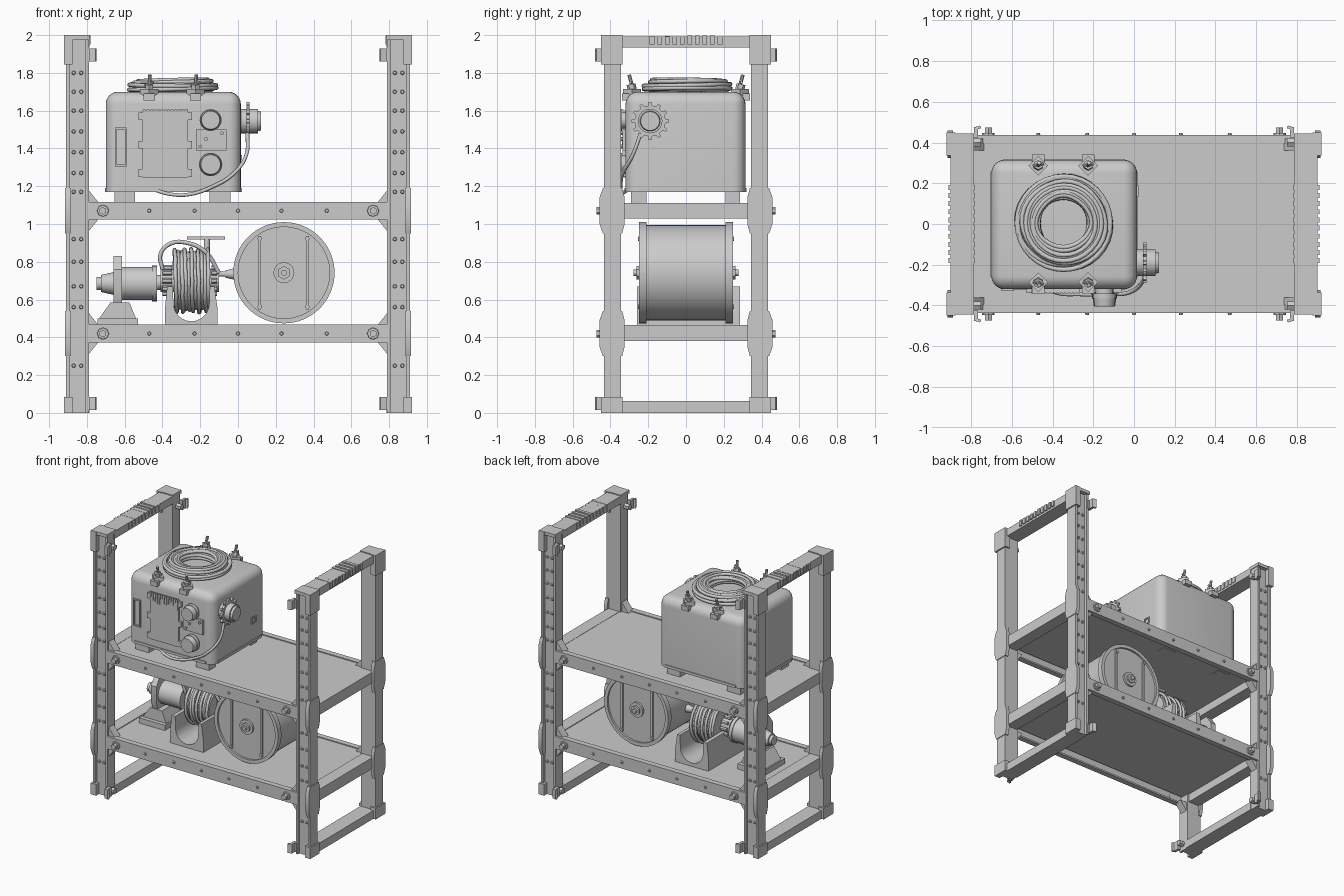
import bpy, bmesh, math, random
from mathutils import Vector, Matrix

if "Cube" in bpy.data.objects:
    bpy.data.objects.remove(bpy.data.objects["Cube"])
random.seed(4)
parts = {}

def get(name):
    return parts.setdefault(name, bmesh.new())

def box(name, x0, x1, y0, y1, z0, z1, rot=0):
    c = Vector(((x0 + x1) / 2, (y0 + y1) / 2, (z0 + z1) / 2))
    m = Matrix.Translation(c) @ Matrix.Rotation(rot, 4, 'Z') @ Matrix.Diagonal((abs(x1 - x0), abs(y1 - y0), abs(z1 - z0), 1))
    return bmesh.ops.create_cube(get(name), size=1, matrix=m)['verts']

def cyl(name, p0, p1, r1, r2=None, n=24):
    p0, p1 = Vector(p0), Vector(p1)
    d = p1 - p0
    m = Matrix.Translation((p0 + p1) / 2) @ d.to_track_quat('Z', 'Y').to_matrix().to_4x4()
    bmesh.ops.create_cone(get(name), cap_ends=True, segments=n, radius1=r1,
                          radius2=r1 if r2 is None else r2, depth=d.length, matrix=m)

def prism(name, pts, axis, a, b):
    """Extrude a 2D profile from a to b along axis x, y or z."""
    bm = get(name)
    place = {'x': lambda p, t: (t, p[0], p[1]), 'y': lambda p, t: (p[0], t, p[1]), 'z': lambda p, t: (p[0], p[1], t)}[axis]
    lo = [bm.verts.new(place(p, a)) for p in pts]
    hi = [bm.verts.new(place(p, b)) for p in pts]
    fs = [bm.faces.new(lo), bm.faces.new(hi[::-1])]
    for i in range(len(pts)):
        j = (i + 1) % len(pts)
        fs.append(bm.faces.new((lo[j], lo[i], hi[i], hi[j])))
    bmesh.ops.recalc_face_normals(bm, faces=fs)

def tube(name, pts, r, cyclic=False, smooth=True):
    cu = bpy.data.curves.new(name, 'CURVE')
    cu.dimensions, cu.bevel_depth, cu.bevel_resolution, cu.use_fill_caps = '3D', r, 2, True
    cu.resolution_u = 6 if smooth else 1
    sp = cu.splines.new('BEZIER' if smooth else 'POLY')
    col = sp.bezier_points if smooth else sp.points
    col.add(len(pts) - 1)
    for p, q in zip(col, pts):
        p.co = q if smooth else (*q, 1)
        if smooth:
            p.handle_left_type = p.handle_right_type = 'AUTO'
    sp.use_cyclic_u = cyclic
    bpy.context.collection.objects.link(bpy.data.objects.new(name, cu))

# Upright channel posts with rivets, joint plates and corner clips
for sx in (-1, 1):
    for sy in (-1, 1):
        def X(a): return sx * a
        def Y(a): return sy * a
        prism('posts', [(X(x), Y(y)) for x, y in ((.79, .345), (.91, .345), (.91, .435), (.893, .435), (.893, .415),
                                                  (.807, .415), (.807, .435), (.79, .435))], 'z', .0, 1.99)
        for z in (.25, .56, .67, .8, .92, 1.17, 1.27, 1.38, 1.49, 1.6, 1.7, 1.8):
            for x in (.83, .87):
                cyl('post_rivets', (X(x), Y(.41), z), (X(x), Y(.428), z), .012, .008, 8)
        for zc in (.42, 1.07):
            prism('joint_plates', [(Y(y), zc + z) for y, z in ((.338, -.12), (.325, -.07), (.325, .07), (.338, .12), (.44, .12),
                                                               (.458, .07), (.458, -.07), (.44, -.12))], 'x', X(.888), X(.915))
            # Triangular gussets above and below each shelf rail
            for s in (-1, 1):
                prism('gussets', [(X(.795), zc + s * .04), (X(.735), zc + s * .04), (X(.795), zc + s * .115)], 'y', Y(.36), Y(.42))
            cyl('rail_bolts', (X(.715), Y(.42), zc), (X(.715), Y(.447), zc), .034, .03, 8)
            cyl('rail_bolts', (X(.715), Y(.44), zc), (X(.715), Y(.473), zc), .02, .02, 6)
        for z0, z1 in ((0, .085), (1.845, 2)):
            box('corner_plates', X(.875), X(.92), Y(.335), Y(.45), z0, z1)
        for z in (.05, 1.895):
            prism('corner_clips', [(X(x), Y(y)) for x, y in ((.80, .425), (.765, .425), (.765, .465), (.75, .47), (.755, .483),
                                                             (.785, .475), (.785, .44), (.80, .44))], 'z', z - .035, z + .035)
            cyl('clip_bolts', (X(.79), Y(.40), z), (X(.75), Y(.40), z), .022, n=6)
        box('corner_plates', X(.785), X(.915), Y(.34), Y(.445), 1.975, 2)
    # End frame cross members
    for z0, z1, xo in ((0, .062, .90), (.38, .465, .895), (1.03, 1.112, .895), (1.935, 1.993, .90)):
        a = .785 if z0 in (0, 1.935) else .80
        box('end_rails', sx * a, sx * xo, -.36, .36, z0, z1)
    # Worn grip ridges along the top rail
    for i in range(10):
        y = -.18 + i * .04
        h = random.uniform(.006, .014)
        box('grip_ridges', sx * .78, sx * .91, y - .012, y + .012, 1.95, 1.985 + h)

# Two shelves with rimmed front and back rails
for zc in (.42, 1.07):
    box('shelf_plates', -.80, .80, -.41, .41, zc + .022, zc + .04)
    for sy in (-1, 1):
        prism('shelf_rails', [(sy * y, zc + z) for y, z in ((.395, -.047), (.437, -.047), (.437, .047), (.395, .047),
                              (.395, .035), (.422, .035), (.422, -.035), (.395, -.035))], 'x', -.795, .795)
        for x in (-.47, -.23, 0, .23, .47):
            cyl('rail_rivets', (x, sy * .43, zc), (x, sy * .447, zc), .012, .008, 8)

# Rounded tank with bottom lip and feet
verts = box('tank', -.70, .015, -.32, .315, 1.17, 1.70)
bm = get('tank')
bmesh.ops.bevel(bm, geom=[e for e in bm.edges if max(v.co.z for v in e.verts) > 1.5],
                offset=.065, segments=6, profile=.5, affect='EDGES')
for x0, x1 in ((-.655, -.545), (-.15, -.04)):
    for y0, y1 in ((-.29, -.21), (.21, .285)):
        box('tank_feet', x0, x1, y0, y1, 1.09, 1.18)
prism('tank_lip', [(-.705 if a else .02, y) for a, y in ((1, -.26), (0, -.26), (0, .255), (1, .255))], 'z', 1.17, 1.19)
box('tank_lip', -.64, -.045, -.325, .32, 1.17, 1.19)

# Front panel with drips, side slot, small plate and gauges
box('front_panel', -.505, -.265, -.335, -.31, 1.245, 1.60)
for i in range(13):
    x = -.497 + i * .0187
    d = random.uniform(.02, .08)
    prism('panel_drips', [(x - .007, 1.605), (x + .007, 1.605), (x + .003, 1.6 - d), (x - .003, 1.6 - d)], 'y', -.342, -.33)
for x in (-.515, -.255):
    for z in (1.27, 1.42, 1.57):
        box('panel_hinges', x - .012, x + .012, -.338, -.315, z - .02, z + .02)
for a in (-.65, -.598):
    box('side_gauge_frame', a, a + .009, -.33, -.31, 1.305, 1.51)
for z in (1.305, 1.501):
    box('side_gauge_frame', -.65, -.589, -.33, -.31, z, z + .009)
box('gauge_plate', -.222, -.062, -.336, -.31, 1.39, 1.50)
for x, z in ((-.20, 1.41), (-.085, 1.48), (-.17, 1.45)):
    cyl('plate_screws', (x, -.33, z), (x, -.345, z), .01, n=8)
for z, rr in ((1.55, .054), (1.315, .058)):
    cyl('gauges', (-.145, -.31, z), (-.145, -.345, z), rr * .8)
    cyl('gauges', (-.145, -.34, z), (-.145, -.365, z), rr + .004)
    cyl('gauges', (-.145, -.365, z), (-.145, -.405, z), rr, rr * .9)
for y in (.135, .18):
    box('side_port', .01, .022, y, y + .01, 1.315, 1.365)
for z in (1.315, 1.357):
    box('side_port', .01, .022, .135, .19, z, z + .008)

# Toothed side valve and its hose
vy, vz = -.19, 1.545
prof = []
for i in range(12):
    for da, r in ((-.13, .082), (-.08, .1), (.08, .1), (.13, .082)):
        a = i * math.tau / 12 + da
        prof.append((vy + r * math.cos(a), vz + r * math.sin(a)))
prism('valve_gear', prof, 'x', .044, .062)
cyl('valve', (.0, vy, vz), (.045, vy, vz), .065)
cyl('valve', (.06, vy, vz), (.105, vy, vz), .065)
cyl('valve', (.10, vy, vz), (.122, vy, vz), .055, .05)
tube('valve_hose', [(.05, -.24, 1.48), (.045, -.28, 1.37), (-.02, -.335, 1.27), (-.13, -.345, 1.20),
                    (-.27, -.345, 1.155), (-.37, -.34, 1.16), (-.44, -.31, 1.18)], .01)

# Coiled hose on the tank: loose wobbling loops
for k in range(22):
    R, z = .128 + .0145 * (k % 8), 1.712 + .022 * (k // 8) + random.uniform(-.004, .004)
    ph, ecc = random.uniform(0, 6.28), random.uniform(.0, .012)
    tube('hose_coil', [(-.345 + (R + ecc * math.cos(2 * a + ph)) * math.cos(a), .005 + (R + ecc * math.sin(a + ph)) * math.sin(a),
                        z + .005 * math.sin(a + ph)) for a in (i * math.tau / 32 for i in range(32))], .0115, True, False)

# Four hold-down clamps
for x in (-.47, -.225):
    for s in (-1, 1):
        y = s * .285
        box('clamps', x - .034, x + .034, y - .034, y + .034, 1.68, 1.715, math.pi / 4)
        box('clamps', x - .03, x + .03, s * .285, s * .34, 1.655, 1.69)
        cyl('clamp_bolts', (x, y, 1.71), (x, y + s * .006, 1.74), .024, n=6)
        cyl('clamp_bolts', (x, y, 1.73), (x + .004, y + s * .016, 1.79), .01, n=8)
        cyl('clamp_bolts', (x - .025, y, 1.735), (x + .025, y + s * .01, 1.75), .007, n=8)

# Drum: shell, rims, end faces, ribs and hub
dx, dz = .243, .742
cyl('drum', (dx, -.235, dz), (dx, .235, dz), .252, n=64)
for s in (-1, 1):
    ring = [(dx + .268 * math.cos(t), dz + .268 * math.sin(t)) for t in (i * math.tau / 64 for i in range(65))]
    ring += [(dx + .242 * math.cos(t), dz + .242 * math.sin(t)) for t in (-i * math.tau / 64 for i in range(65))]
    prism('drum_rims', ring, 'y', s * .21, s * .25)
    for x in (.115, .367):
        box('drum_ribs', x - .008, x + .008, s * .23, s * .248, dz - .195, dz + .195)
        for z in (dz - .18, dz + .18):
            cyl('drum_ribs', (x, s * .24, z), (x, s * .255, z), .012, n=8)
    cyl('drum_hub', (dx, s * .23, dz), (dx, s * .25, dz), .055)
    cyl('drum_hub', (dx, s * .25, dz), (dx, s * .262, dz), .036, n=6)
    cyl('drum_hub', (dx, s * .26, dz), (dx, s * .277, dz), .016, n=12)

# Winch cradle
arc = [(-.247 - .095 * math.cos(t), .58 - .095 * math.sin(t)) for t in (i * math.pi / 12 for i in range(13))]
prism('winch_cradle', [(-.375, .67), (-.345, .67)] + arc + [(-.149, .67), (-.125, .67), (-.108, .55), (-.108, .455), (-.387, .455), (-.387, .55)],
      'y', -.26, .285)
# Winch spool wound with cable, toothed flanges, shaft and crank
wz = .70
cyl('winch_spool', (-.34, .01, wz), (-.148, .01, wz), .145, n=32)
tube('winch_cable', [(-.338 + .19 * i / 264 + random.uniform(-.002, .002), .01 + r * math.cos(i * math.tau / 24), wz + r * math.sin(i * math.tau / 24))
                     for i in range(265) for r in (.156 + .012 * math.sin(i * .11),)], .0105, False, False)
for x0, x1, r in ((-.41, -.34, .06), (-.15, -.10, .06)):
    cyl('winch_flanges', (x0, .01, wz), (x1, .01, wz), r)
    for i in range(10):
        a = i * math.tau / 10
        p = (.01 + (r + .012) * math.cos(a), wz + (r + .012) * math.sin(a))
        cyl('flange_bolts', (x0 + .01, *p), (x1 - .01, *p), .014, n=6)
cyl('winch_shaft', (-.11, .01, .735), (-.04, .01, .735), .014)
cyl('winch_shaft', (-.07, .01, .735), (-.02, .01, .735), .018, .03)
cyl('winch_crank', (-.165, .01, .80), (-.165, .01, .925), .016, n=12)
box('winch_crank', -.27, -.07, -.01, .03, .918, .934)
tube('winch_lead', [(-.40, -.06, .76), (-.41, -.07, .84), (-.36, -.07, .895), (-.27, -.07, .90), (-.17, -.07, .85), (-.10, -.05, .74)], .011)

# Motor with pedestal, mounting plate and nose
box('motor_base', -.745, -.53, -.12, .14, .455, .50)
prism('motor_base', [(-.735, .50), (-.54, .50), (-.575, .585), (-.675, .585)], 'y', -.09, .11)
prism('motor_plate', [(.01 + y, z) for y, z in ((-.09, .58), (.09, .58), (.11, .64), (.11, .76), (.06, .83), (-.06, .83), (-.11, .76), (-.11, .64))],
      'x', -.66, -.615)
cyl('motor', (-.62, .01, .685), (-.445, .01, .685), .088, n=32)
cyl('motor', (-.455, .01, .685), (-.43, .01, .685), .094, n=32)
cyl('motor', (-.43, .01, .69), (-.40, .01, .69), .04)
cyl('motor_nose', (-.66, .01, .685), (-.725, .01, .685), .06, .045)
cyl('motor_nose', (-.725, .01, .685), (-.748, .01, .685), .035)

# Turn the gathered parts into objects with crisp-edged smooth shading
for name, bm in parts.items():
    bmesh.ops.recalc_face_normals(bm, faces=bm.faces)
    me = bpy.data.meshes.new(name)
    bm.to_mesh(me)
    bm.free()
    ob = bpy.data.objects.new(name, me)
    bpy.context.collection.objects.link(ob)
    ob.select_set(True)
    bpy.context.view_layer.objects.active = ob
bpy.ops.object.shade_smooth_by_angle(angle=math.radians(35))
